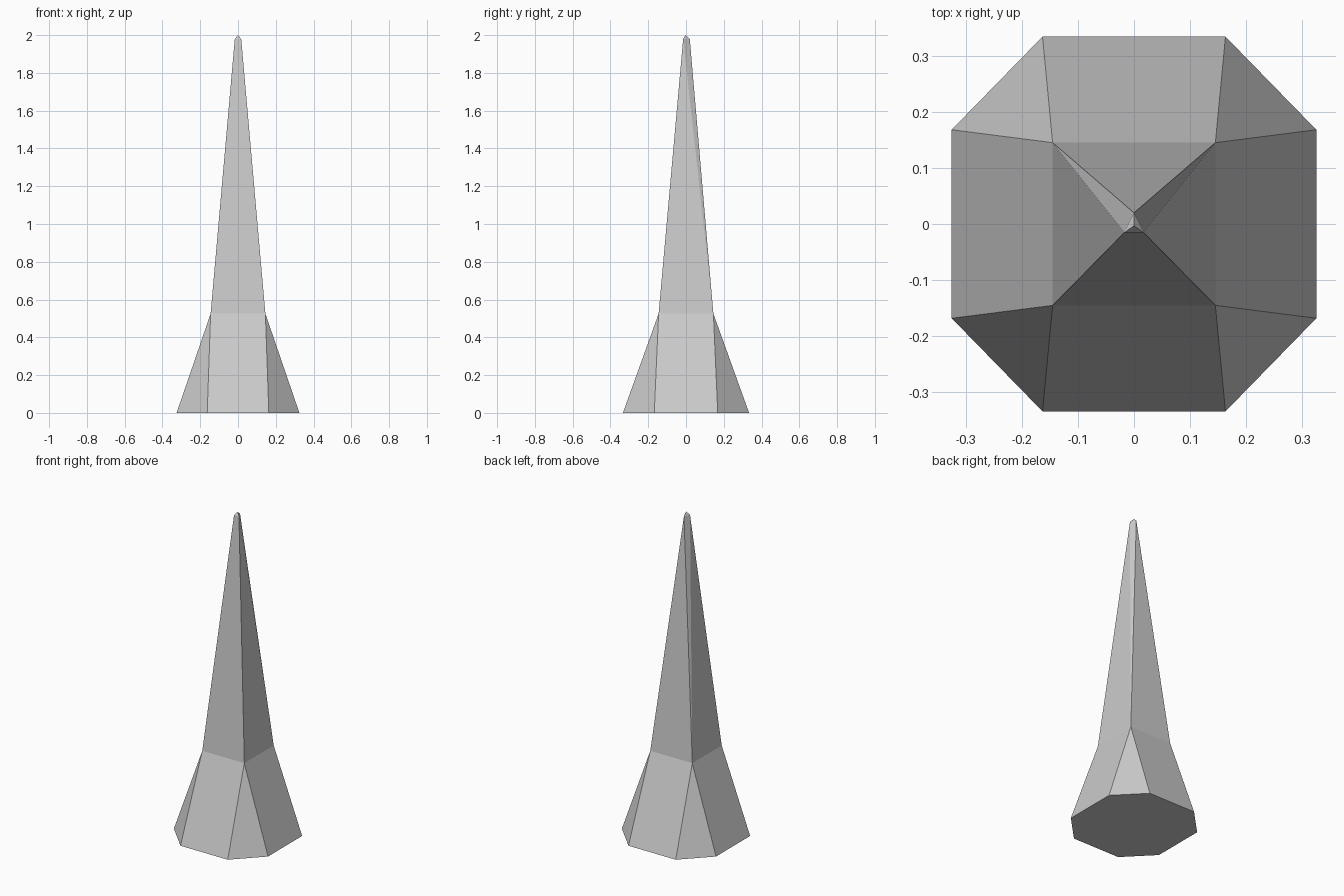
import bpy, bmesh

if "Cube" in bpy.data.objects:
    bpy.data.objects.remove(bpy.data.objects["Cube"])

SEAM = 0.525   # height where the flared foot meets the shaft
TIP = 1.98     # height of the small triangular tip ring


def hull_part(name, points):
    """Convex flat-faced part, left open where the two parts join."""
    bm = bmesh.new()
    for p in points:
        bm.verts.new(p)
    bmesh.ops.convex_hull(bm, input=bm.verts[:])
    bmesh.ops.dissolve_limit(bm, angle_limit=0.01, verts=bm.verts[:], edges=bm.edges[:])
    seam = [f for f in bm.faces if all(abs(v.co.z - SEAM) < 1e-4 for v in f.verts)]
    bmesh.ops.delete(bm, geom=seam, context='FACES_ONLY')
    bmesh.ops.recalc_face_normals(bm, faces=bm.faces[:])
    mesh = bpy.data.meshes.new(name)
    bm.to_mesh(mesh)
    bm.free()
    obj = bpy.data.objects.new(name, mesh)
    bpy.context.collection.objects.link(obj)
    return obj


def corners(x, y, z):
    return [(sx * x, sy * y, z) for sx in (-1, 1) for sy in (-1, 1)]


square = corners(0.145, 0.145, SEAM)

# Flared foot: octagon on the ground narrowing to a square
hull_part("flared_base", corners(0.163, 0.334, 0) + corners(0.325, 0.168, 0) + square)

# Tapering shaft: square narrowing to a triangle, with a blunt point
tip = [(0, 0.02, TIP), (-0.017, -0.015, TIP), (0.017, -0.015, TIP), (0, -0.003, 2.0)]
hull_part("spike_shaft", square + tip)
